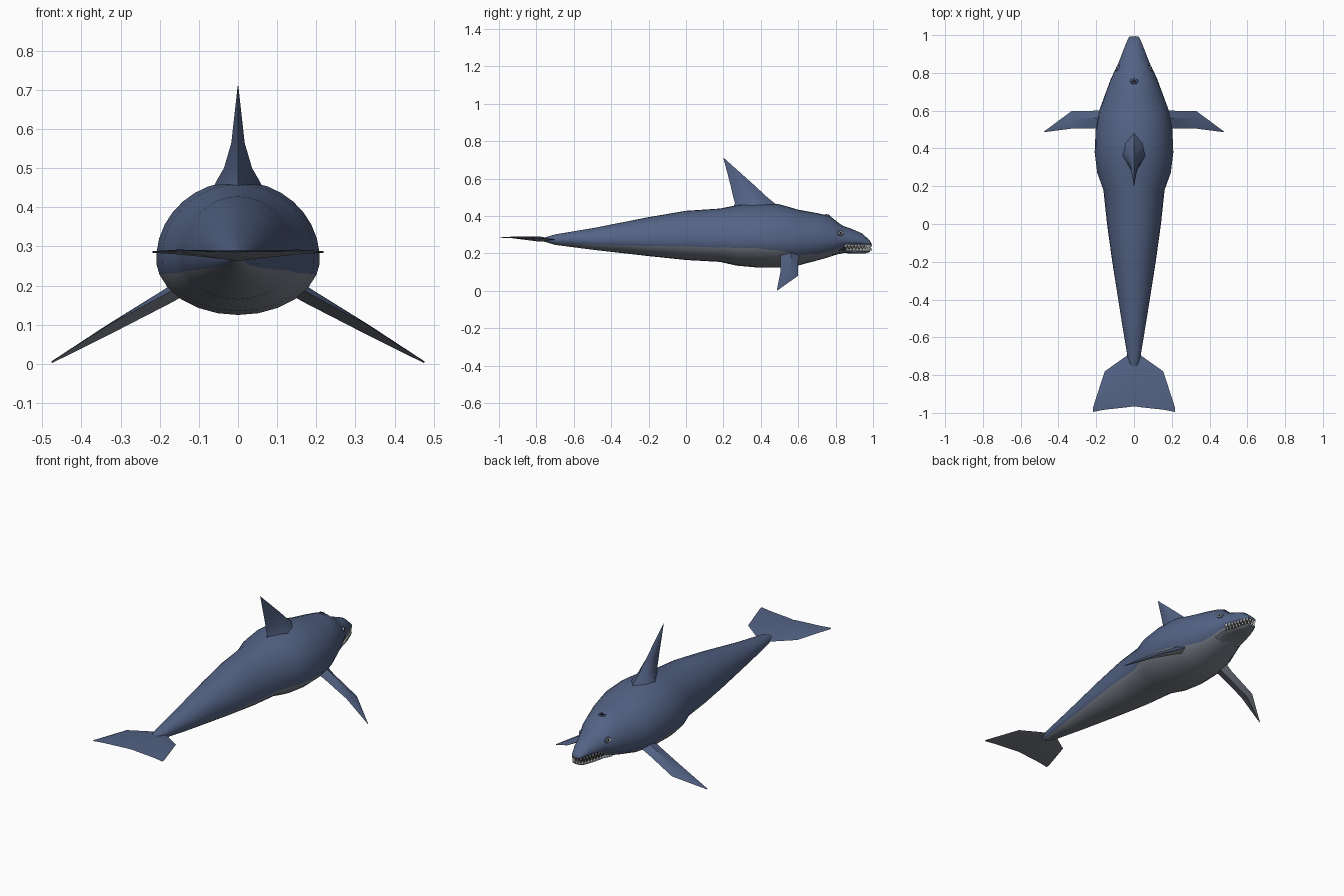
import bpy, bmesh, math
from mathutils import Vector

if "Cube" in bpy.data.objects:
    bpy.data.objects.remove(bpy.data.objects["Cube"])


def material(name, rgb):
    m = bpy.data.materials.new(name)
    m.diffuse_color = (*rgb, 1)
    m.use_nodes = True
    m.node_tree.nodes["Principled BSDF"].inputs["Base Color"].default_value = m.diffuse_color
    return m


BLUE = material("slate blue skin", (0.088, 0.125, 0.235))
GREY = material("grey belly", (0.2, 0.22, 0.26))
WHITE = material("white", (0.8, 0.8, 0.77))
DARK = material("near black", (0.012, 0.012, 0.016))


def finish(name, bm, mats, rule=None, angle=40):
    """Turn a bmesh into a smooth shaded object; rule picks a material per face."""
    bmesh.ops.recalc_face_normals(bm, faces=bm.faces)
    bm.normal_update()
    for f in bm.faces:
        f.smooth = True
        if rule:
            f.material_index = rule(f)
    me = bpy.data.meshes.new(name)
    bm.to_mesh(me)
    bm.free()
    for m in mats:
        me.materials.append(m)
    me.set_sharp_from_angle(angle=math.radians(angle))
    ob = bpy.data.objects.new(name, me)
    bpy.context.collection.objects.link(ob)
    return ob


def loft(rings, seg_mat=lambda j: 0):
    """Skin closed rings of equal length and cap both ends."""
    bm = bmesh.new()
    vs = [[bm.verts.new(p) for p in r] for r in rings]
    n = len(vs[0])
    for a, b in zip(vs, vs[1:]):
        for j in range(n):
            k = (j + 1) % n
            bm.faces.new((a[j], a[k], b[k], b[j])).material_index = seg_mat(j)
    bm.faces.new(vs[0])
    bm.faces.new(vs[-1])
    return bm


# Body stations: y, top, bottom, half width, widest height, belly seam height
BODY = [
    (-0.76, 0.284, 0.264, 0.018, 0.274, 0.266),
    (-0.70, 0.302, 0.246, 0.035, 0.272, 0.254),
    (-0.50, 0.335, 0.220, 0.068, 0.270, 0.246),
    (-0.20, 0.394, 0.186, 0.115, 0.270, 0.240),
    (0.00, 0.428, 0.165, 0.143, 0.272, 0.237),
    (0.18, 0.440, 0.155, 0.162, 0.272, 0.232),
    (0.27, 0.458, 0.135, 0.195, 0.270, 0.230),
    (0.38, 0.467, 0.125, 0.209, 0.268, 0.228),
    (0.50, 0.463, 0.125, 0.203, 0.268, 0.215),
    (0.60, 0.434, 0.136, 0.185, 0.268, 0.195),
    (0.70, 0.416, 0.162, 0.148, 0.270, 0.197),
    (0.77, 0.400, 0.182, 0.122, 0.272, 0.212),
    (0.81, 0.368, 0.196, 0.103, 0.272, 0.225),
    (0.84, 0.347, 0.220, 0.088, 0.272, 0.238),
    (0.88, 0.334, 0.238, 0.072, 0.268, 0.244),
    (0.94, 0.308, 0.241, 0.049, 0.264, 0.246),
    (0.98, 0.272, 0.244, 0.032, 0.256, 0.248),
    (0.992, 0.255, 0.246, 0.024, 0.251, 0.249),
]
UP, LOW = 20, 10


def body_ring(s):
    y, top, bot, w, cz, seam = s
    a = -math.asin((cz - seam) / (cz - bot))
    angles = [a + (math.pi - 2 * a) * i / UP for i in range(UP)]
    angles += [math.pi - a + (math.pi + 2 * a) * i / LOW for i in range(LOW)]
    return [(w * math.cos(t), y,
             cz + math.sin(t) * (top - cz if math.sin(t) > 0 else cz - bot)) for t in angles]


def station(y):
    """Interpolated body station at y."""
    for a, b in zip(BODY, BODY[1:]):
        if a[0] <= y <= b[0]:
            f = (y - a[0]) / (b[0] - a[0])
            return [p + (q - p) * f for p, q in zip(a, b)]


def side_x(y, z):
    _, top, bot, w, cz, _ = station(y)
    h = top - cz if z > cz else cz - bot
    return w * math.sqrt(max(0, 1 - ((z - cz) / h) ** 2))


finish("body", loft([body_ring(s) for s in BODY], lambda j: int(j >= UP)), [BLUE, GREY], angle=50)

# Lower jaw: y, top, bottom, half width
JAW = [(0.78, 0.215, 0.187, 0.085), (0.84, 0.220, 0.202, 0.078), (0.90, 0.219, 0.199, 0.060),
       (0.96, 0.220, 0.200, 0.038), (0.985, 0.222, 0.208, 0.027)]
jaw_rings = []
for y, top, bot, w in JAW:
    mid = (top + bot) / 2
    jaw_rings.append([(w * math.cos(t), y, mid + (top - bot) / 2 * math.sin(t))
                      for t in (2 * math.pi * i / 14 for i in range(14))])
finish("lower_jaw", loft(jaw_rings), [GREY], angle=60)

# Dark inside of the mouth
mouth = [[(sx * w, y, z) for sx, z in ((-1, 0.213), (1, 0.213), (1, 0.25), (-1, 0.25))]
         for y, w in ((0.81, 0.06), (0.88, 0.05), (0.96, 0.025))]
finish("mouth_inside", loft(mouth), [DARK])

# Teeth follow the jaw edge, around the snout tip
half = [(0.069 - 0.043 * i / 7, 0.855 + 0.125 * i / 7) for i in range(8)]
path = half + [(0.009, 0.986), (-0.009, 0.986)] + [(-x, y) for x, y in reversed(half)]


def add_teeth(bm, points, base, tip):
    for x, y in points:
        r = 0.010
        ring = [bm.verts.new((x + r * c * 0.6, y + r * s, base))
                for c, s in ((1, 0), (0, 1), (-1, 0), (0, -1))]
        top = bm.verts.new((x, y, tip))
        for k in range(4):
            bm.faces.new((ring[k], ring[(k + 1) % 4], top))
        bm.faces.new(ring)


bm = bmesh.new()
add_teeth(bm, path, 0.249, 0.221)
add_teeth(bm, [((a[0] + b[0]) / 2, (a[1] + b[1]) / 2) for a, b in zip(path, path[1:])], 0.215, 0.240)
finish("teeth", bm, [WHITE], angle=20)

# Dorsal fin rings: height, front y, rear y, half width
FIN = [(0.40, 0.56, 0.23, 0.085), (0.468, 0.475, 0.262, 0.055), (0.50, 0.435, 0.253, 0.036),
       (0.565, 0.365, 0.238, 0.017), (0.71, 0.203, 0.200, 0.001)]
fin = []
for z, f, r, w in FIN:
    L = f - r
    fin.append([(0, f, z), (w * 0.75, f - L * 0.25, z), (w, f - L * 0.55, z), (0, r, z),
                (-w, f - L * 0.55, z), (-w * 0.75, f - L * 0.25, z)])
finish("dorsal_fin", loft(fin), [BLUE], angle=50)

# Flippers: x, lead y, rear y, lead z, rear z, half thickness
FLIP = [(0.12, 0.61, 0.49, 0.205, 0.215, 0.020), (0.185, 0.60, 0.505, 0.165, 0.178, 0.017),
        (0.33, 0.598, 0.505, 0.080, 0.100, 0.011), (0.476, 0.490, 0.486, 0.003, 0.006, 0.002)]
for side, label in ((1, "right"), (-1, "left")):
    rings = []
    for x, f, r, zf, zr, t in FLIP:
        m, zm = f * 0.6 + r * 0.4, zf * 0.6 + zr * 0.4
        rings.append([(side * x, f, zf), (side * (x + t * 0.5), m, zm + t), (side * x, r, zr),
                      (side * (x - t * 0.5), m, max(zm - t, 0))])
    finish(label + "_flipper", loft(rings), [BLUE, GREY],
           lambda f: int(f.normal.z < -0.15), angle=35)

# Tail flukes: mirrored sections across the width; x, front y, rear y, half thickness
FLUKE = [(0.0, -0.68, -0.965, 0.014), (0.035, -0.695, -0.970, 0.011),
         (0.155, -0.78, -0.983, 0.006), (0.218, -0.975, -0.995, 0.002)]
sections = [(-x, f, r, t) for x, f, r, t in reversed(FLUKE[1:])] + FLUKE
rings = []
for x, f, r, t in sections:
    def height(y):
        return 0.272 + 0.014 * min(1, (-0.68 - y) / 0.3 + abs(x) * 3)
    m = f * 0.65 + r * 0.35
    rings.append([(x, f, height(f)), (x, m, height(m) + t),
                  (x, r, height(r) + 0.001), (x, m, height(m) - t)])
finish("tail_flukes", loft(rings), [BLUE, GREY], lambda f: int(f.normal.z < 0), angle=50)


# Flat disc plates laid on the skin, used for eyes and blowhole
def disc(name, centre, normal, r, lift, mat, squash=0.75):
    bm = bmesh.new()
    bmesh.ops.create_cone(bm, cap_ends=True, segments=12, radius1=r, radius2=r * 0.8, depth=0.006)
    bmesh.ops.scale(bm, vec=(1, squash, 1), verts=bm.verts)
    rot = Vector(normal).to_track_quat('Z', 'Y').to_matrix()
    bmesh.ops.rotate(bm, matrix=rot, verts=bm.verts)
    bmesh.ops.translate(bm, vec=Vector(centre) + Vector(normal).normalized() * lift, verts=bm.verts)
    finish(name, bm, [mat])


for side, label in ((1, "right"), (-1, "left")):
    y, z = 0.825, 0.308
    x = side_x(y, z)
    n = Vector((side, 0.45, 0.35)).normalized()
    p = (side * x, y, z)
    disc(label + "_eyelid", p, n, 0.021, 0.001, BLUE)
    disc(label + "_eye", p, n, 0.015, 0.003, WHITE)
    disc(label + "_pupil", p, n, 0.007, 0.005, DARK, 1)

disc("blowhole_rim", (0, 0.755, 0.403), (0, 0.23, 1), 0.022, 0.001, BLUE)
disc("blowhole", (0, 0.755, 0.403), (0, 0.23, 1), 0.013, 0.003, DARK)
